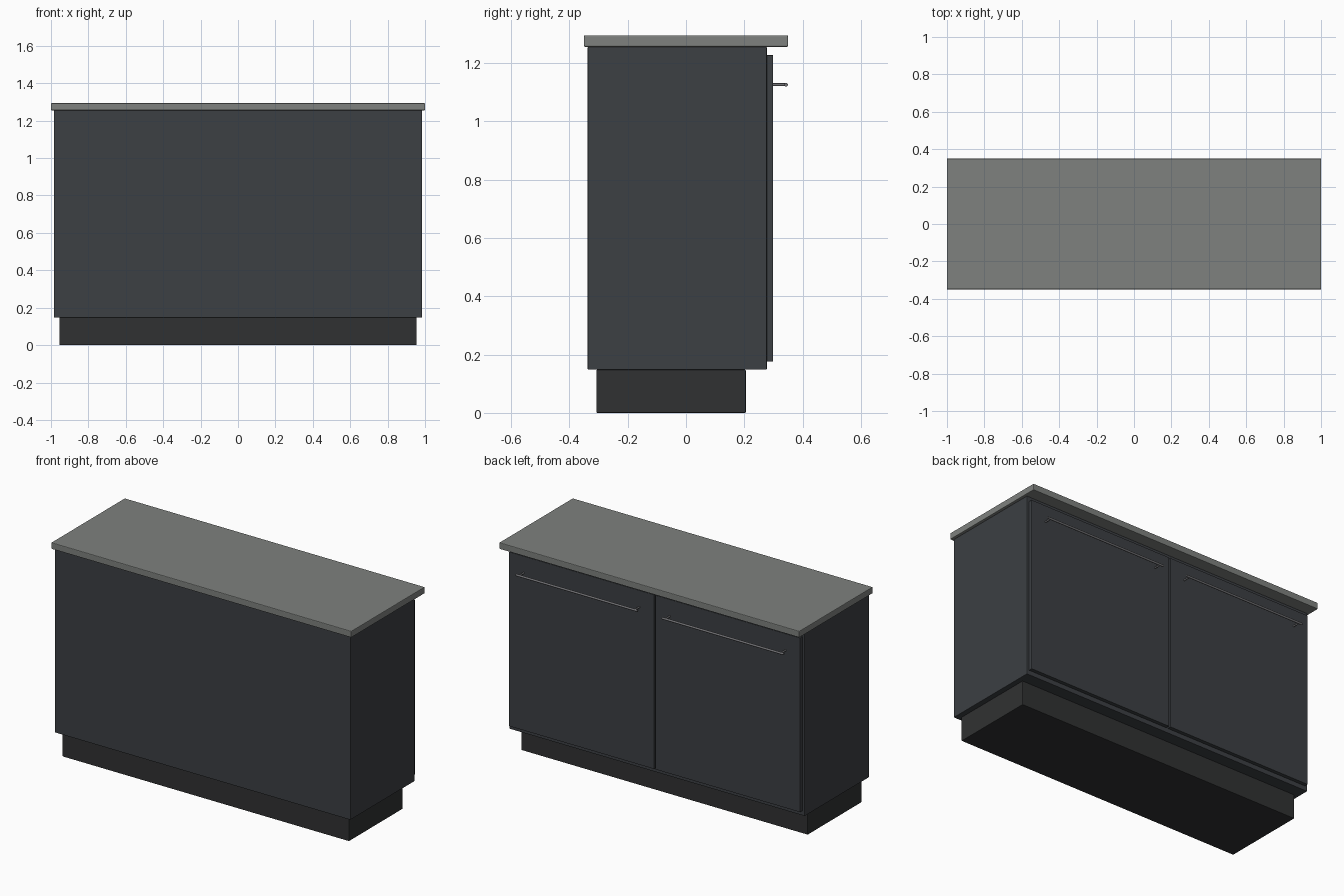
import bpy
from math import pi
from mathutils import Vector

if "Cube" in bpy.data.objects:
    bpy.data.objects.remove(bpy.data.objects["Cube"])


def material(name, rgb):
    m = bpy.data.materials.new(name)
    m.diffuse_color = (*rgb, 1)
    m.use_nodes = True
    m.node_tree.nodes["Principled BSDF"].inputs["Base Color"].default_value = m.diffuse_color
    return m


panel = material("dark_panel", (0.045, 0.05, 0.056))
base = material("black_base", (0.03, 0.031, 0.032))
stone = material("grey_stone", (0.21, 0.22, 0.21))
metal = material("metal", (0.16, 0.16, 0.17))


def box(name, lo, hi, mat, bevel=0.003):
    lo, hi = Vector(lo), Vector(hi)
    bpy.ops.mesh.primitive_cube_add(size=1, location=(lo + hi) / 2)
    ob = bpy.context.object
    ob.name = name
    ob.scale = hi - lo
    bpy.ops.object.transform_apply(location=False, rotation=False, scale=True)
    ob.data.materials.append(mat)
    mod = ob.modifiers.new("soft_edges", "BEVEL")
    mod.width, mod.segments = bevel, 2
    return ob


def rod(name, a, b, radius):
    a, b = Vector(a), Vector(b)
    bpy.ops.mesh.primitive_cylinder_add(vertices=16, radius=radius, depth=(b - a).length,
                                        location=(a + b) / 2)
    ob = bpy.context.object
    ob.name = name
    ob.rotation_euler = (b - a).to_track_quat("Z", "Y").to_euler()
    ob.data.materials.append(metal)
    bpy.ops.object.shade_smooth_by_angle(angle=pi / 6)


# Recessed plinth, cabinet body and overhanging worktop
box("plinth", (-0.955, -0.307, 0), (0.955, 0.205, 0.148), base)
box("cabinet_body", (-0.985, -0.337, 0.148), (0.985, 0.277, 1.255), panel)
box("worktop", (-1, -0.35, 1.255), (1, 0.35, 1.294), stone, 0.004)

# Two doors with long bar handles on the rear side
for side, s in (("left", -1), ("right", 1)):
    x0, x1 = sorted((s * 0.005, s * 0.97))
    box(side + "_door", (x0, 0.276, 0.176), (x1, 0.299, 1.226), panel, 0.0015)
    c, half = s * 0.4875, 0.405
    rod(side + "_handle_bar", (c - half, 0.343, 1.125), (c + half, 0.343, 1.125), 0.0065)
    for i, e in enumerate((-1, 1)):
        x = c + e * (half - 0.02)
        rod(f"{side}_handle_post_{i + 1}", (x, 0.297, 1.125), (x, 0.343, 1.125), 0.005)
